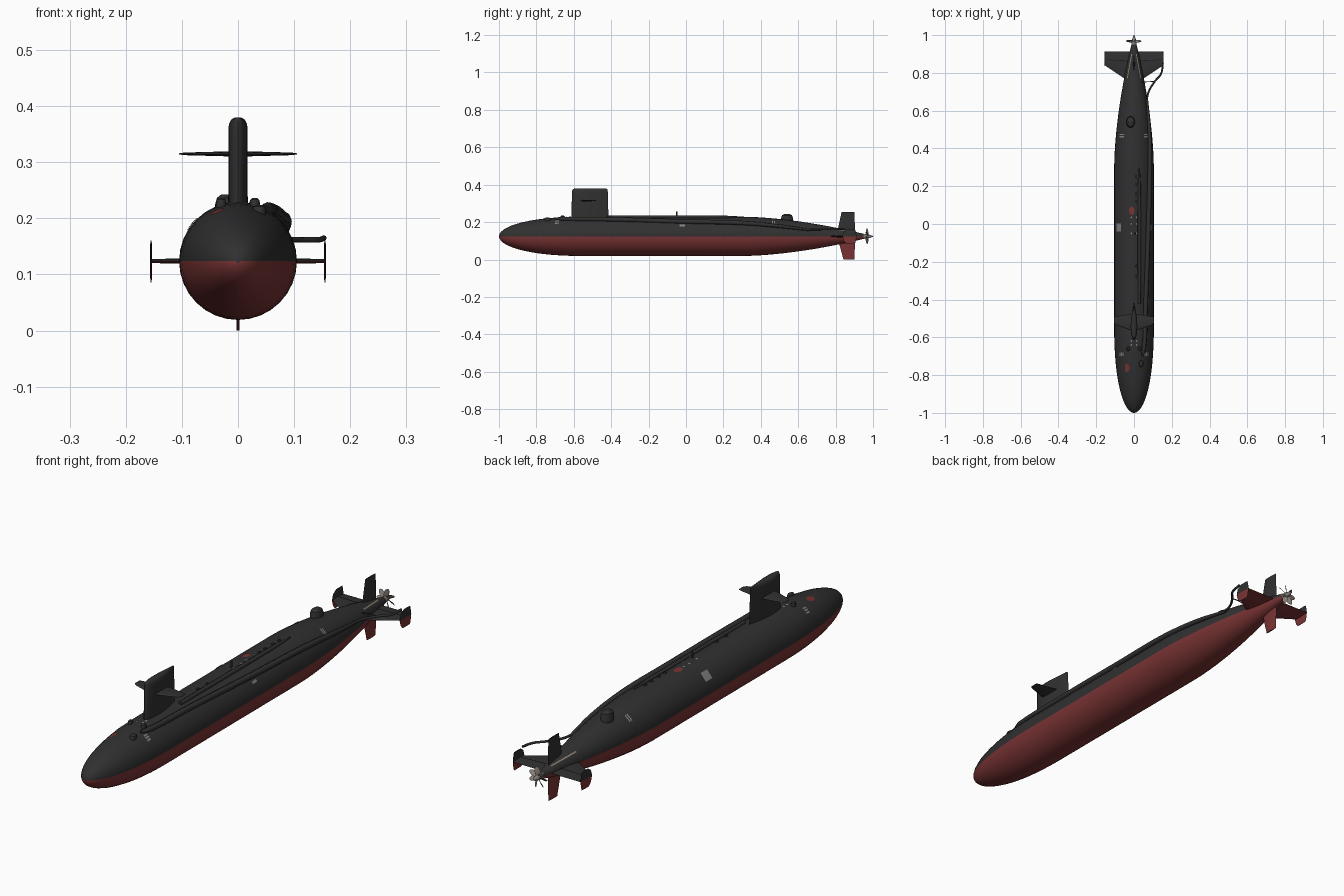
import bpy, bmesh, math
from mathutils import Vector, Matrix

if "Cube" in bpy.data.objects:
    bpy.data.objects.remove(bpy.data.objects["Cube"])

ZC, R = 0.124, 0.105          # hull axis height (also the waterline) and radius


def material(name, rgb):
    m = bpy.data.materials.new(name)
    m.diffuse_color = (*rgb, 1)
    m.use_nodes = True
    m.node_tree.nodes["Principled BSDF"].inputs["Base Color"].default_value = m.diffuse_color
    return m


DARK = material("dark_grey", (0.03, 0.03, 0.031))
RED = material("antifouling_red", (0.19, 0.033, 0.033))
GREY = material("marking_grey", (0.23, 0.23, 0.22))
METAL = material("propeller_metal", (0.24, 0.21, 0.19))
TAN = material("tan_strip", (0.25, 0.21, 0.15))
BLACK = material("black", (0.012, 0.012, 0.012))


def build(name, verts, faces, mat=DARK, split=False, angle=35):
    """Mesh object; split=True paints faces under the waterline red."""
    me = bpy.data.meshes.new(name)
    me.from_pydata([tuple(v) for v in verts], [], faces)
    bm = bmesh.new()
    bm.from_mesh(me)
    bmesh.ops.remove_doubles(bm, verts=bm.verts, dist=1e-6)
    bmesh.ops.recalc_face_normals(bm, faces=bm.faces)
    if split:
        for f in bm.faces:
            f.material_index = int(f.calc_center_median().z < ZC - 1e-4)
    bm.to_mesh(me)
    bm.free()
    me.materials.append(mat)
    if split:
        me.materials.append(RED)
    ob = bpy.data.objects.new(name, me)
    bpy.context.collection.objects.link(ob)
    bpy.ops.object.select_all(action='DESELECT')
    ob.select_set(True)
    bpy.context.view_layer.objects.active = ob
    bpy.ops.object.shade_smooth_by_angle(angle=math.radians(angle))
    return ob


def loft(name, rings, **kw):
    n = len(rings[0])
    verts = [p for r in rings for p in r]
    faces = [(i * n + j, i * n + (j + 1) % n, (i + 1) * n + (j + 1) % n, (i + 1) * n + j)
             for i in range(len(rings) - 1) for j in range(n)]
    faces += [tuple(range(n)), tuple(range((len(rings) - 1) * n, len(rings) * n))]
    return build(name, verts, faces, **kw)


def radius(y):
    """Hull radius along its length."""
    if y < -0.55:
        return R * math.sqrt(max(0, 1 - ((-0.55 - y) / 0.45) ** 2.2))
    if y > 0.3:
        return R * (1 - 0.87 * ((y - 0.3) / 0.65) ** 1.7)
    return R


def on_hull(x, y, lift=0.0):
    r = radius(y)
    z = math.sqrt(max(0, r * r - x * x))
    return Vector((x, y, ZC + z)) + Vector((x, 0, z)) / r * lift


def ring(y, r, n=32):
    return [(r * math.cos(2 * math.pi * k / n), y, ZC + r * math.sin(2 * math.pi * k / n))
            for k in range(n)]


# Hull: body of revolution, split at the waterline
ys = [-0.55 - 0.45 * math.cos(math.pi / 2 * k / 14) for k in range(15)]
ys[0] = -0.9998
ys += [-0.3, 0.0, 0.3] + [0.3 + 0.65 * k / 14 for k in range(1, 15)]
loft("hull", [ring(y, max(radius(y), 0.001)) for y in ys], split=True, angle=50)


# Foil surfaces: stations are (span position, leading y, trailing y, half thickness)
def foil(name, axis, offset, stations, n=8, split=False, mat=DARK):
    rings = []
    for s, le, te, th in stations:
        pts = []
        for k in range(2 * n):
            a = math.pi * k / n
            c = 0.5 - 0.5 * math.cos(a)
            t = th * (2.6 * (math.sqrt(c) - c) * 0.75 + 0.5 * c * (1 - c) * 2) * 1.35
            t = 0 if k in (0, n) else t * (1 if k < n else -1)
            y = le + (te - le) * c
            pts.append((s, y, offset + t) if axis == 'x' else (offset + t, y, s))
        rings.append(pts)
    return loft(name, rings, split=split, mat=mat, angle=40)


# Sail with rounded top
foil("sail", 'z', 0, [(0.2, -0.615, -0.41, 0.019), (0.24, -0.612, -0.415, 0.0185),
                      (0.36, -0.61, -0.418, 0.0185), (0.37, -0.608, -0.419, 0.0165),
                      (0.377, -0.604, -0.421, 0.012), (0.38, -0.596, -0.428, 0.005)], n=14)

# Sail planes, stern planes and their end plates, mirrored left and right
for side, tag in ((1, "right"), (-1, "left")):
    foil("sail_plane_" + tag, 'x', 0.315,
         [(side * 0.01, -0.565, -0.475, 0.005), (side * 0.095, -0.535, -0.49, 0.0025),
          (side * 0.105, -0.525, -0.493, 0.001)])
    foil("stern_plane_" + tag, 'x', ZC,
         [(side * 0.005, 0.74, 0.912, 0.006), (side * 0.155, 0.84, 0.912, 0.004)], split=True)
    foil("end_plate_top_" + tag, 'z', side * 0.155,
         [(ZC, 0.836, 0.912, 0.0018), (0.148, 0.843, 0.908, 0.0018), (0.161, 0.862, 0.904, 0.0012)])
    foil("end_plate_bottom_" + tag, 'z', side * 0.155,
         [(ZC, 0.836, 0.912, 0.0018), (0.1, 0.843, 0.908, 0.0018), (0.086, 0.855, 0.904, 0.0012)],
         mat=RED)
    # Rudder hinge line
    build("hinge_line_" + tag, [(side * x, y, ZC + 0.0065) for x, y in
          ((0.03, 0.862), (0.15, 0.868), (0.15, 0.871), (0.03, 0.866))], [(0, 1, 2, 3)], BLACK)

# Upper and lower rudders
foil("upper_rudder", 'z', 0, [(0.13, 0.805, 0.905, 0.005), (0.255, 0.832, 0.9, 0.003)])
foil("lower_rudder", 'z', 0, [(0.118, 0.81, 0.905, 0.005), (0.0, 0.842, 0.9, 0.003)], mat=RED)

# Propeller: hub plus seven twisted blades
loft("propeller_hub", [ring(y, r, 16) for y, r in
     ((0.945, 0.0136), (0.965, 0.012), (0.985, 0.008), (1.0, 0.002))], mat=METAL)
verts, faces = [], []
for b in range(7):
    rot = Matrix.Rotation(2 * math.pi * b / 7, 3, 'Y')
    base = len(verts)
    for r, w, tw in ((0.006, 0.008, 50), (0.02, 0.011, 42), (0.034, 0.009, 34), (0.042, 0.003, 28)):
        t = math.radians(tw)
        for u, v in ((-1, 0), (0, 0.0012), (1, 0), (0, -0.0012)):
            x = u * w * math.cos(t) - v * math.sin(t) + (r * r * 4)
            y = 0.968 + u * w * math.sin(t) + v * math.cos(t)
            verts.append(rot @ Vector((x, y, r)) + Vector((0, 0, ZC)))
    for i in range(3):
        for j in range(4):
            p, q = base + i * 4 + j, base + i * 4 + (j + 1) % 4
            faces.append((p, q, q + 4, p + 4))
    faces.append(tuple(range(base + 12, base + 16)))
build("propeller_blades", verts, faces, METAL)


# Tubes along the hull and to the stern plane
def tube(name, pts, r):
    cu = bpy.data.curves.new(name, 'CURVE')
    cu.dimensions, cu.bevel_depth, cu.bevel_resolution = '3D', 1.0, 2
    cu.use_fill_caps, cu.resolution_u = True, 6
    sp = cu.splines.new('BEZIER')
    sp.bezier_points.add(len(pts) - 1)
    for bp, p, rr in zip(sp.bezier_points, pts, r):
        bp.co, bp.radius = p, rr
        bp.handle_left_type = bp.handle_right_type = 'AUTO'
    cu.materials.append(DARK)
    ob = bpy.data.objects.new(name, cu)
    bpy.context.collection.objects.link(ob)


path = [(-0.7, 0.042), (-0.66, 0.05), (-0.4, 0.06), (0.0, 0.073), (0.3, 0.08), (0.5, 0.077), (0.66, 0.064)]
tube("array_fairing", [on_hull(x, y, 0.005) for y, x in path],
     [0.005, 0.011, 0.012, 0.012, 0.012, 0.01, 0.006])
tube("array_guide", [on_hull(0.066, 0.64, 0.003), (0.074, 0.69, 0.161), (0.11, 0.755, 0.162),
                     (0.143, 0.795, 0.162), (0.153, 0.85, 0.165)], [0.005] * 5)
tube("deck_rail", [on_hull(0.028, y, 0.002) for y in (-0.42, -0.2, 0.0, 0.2, 0.3)],
     [0.008, 0.009, 0.009, 0.008, 0.003])
tube("guide_strut", [(0.02, 0.75, 0.15), (0.06, 0.752, 0.163), (0.106, 0.755, 0.162)], [0.002] * 3)


# Rounded deck fittings
def dome(name, x, y, rx, ry, z0, z1, mat=DARK):
    def oval(z, s):
        return [(x + rx * s * math.cos(a * math.pi / 10), y + ry * s * math.sin(a * math.pi / 10), z)
                for a in range(20)]
    h = z1 - z0
    loft(name, [oval(z0, 1), oval(z1 - h * 0.3, 1), oval(z1 - h * 0.1, 0.85), oval(z1, 0.5)], mat=mat)


dome("rescue_hatch_housing", -0.018, 0.54, 0.023, 0.031, 0.18, 0.243)
dome("bow_fitting", 0.038, -0.74, 0.012, 0.018, 0.2, 0.224)
dome("bow_cleat_left", -0.03, -0.66, 0.009, 0.012, 0.21, 0.236)
dome("bow_cleat_right", 0.03, -0.66, 0.009, 0.012, 0.21, 0.236)
dome("short_mast", 0.006, -0.05, 0.0035, 0.0045, 0.22, 0.258)
for k, y in enumerate((-0.28, -0.22, 0.12, 0.16, 0.21, 0.25)):
    dome(f"deck_fitting_{k}", 0.012, y, 0.005, 0.008, 0.22, 0.234)


# Painted markings: thin plates laid on the hull
def marking(name, x, y, hx, hy, mat, n=4, slope=0.0):
    if n == 4:
        out = [(-1, -1), (1, -1), (1, 1), (-1, 1)]
    else:
        out = [(math.cos(2 * math.pi * k / n), math.sin(2 * math.pi * k / n)) for k in range(n)]
    pts = [on_hull(x, y, 0.0018)] + [on_hull(x + u * hx + slope * v * hy, y + v * hy, 0.0018)
                                     for u, v in out]
    build(name, pts, [(0, k + 1, (k + 1) % n + 1) for k in range(n)], mat)


marking("red_hatch_mid", -0.012, 0.07, 0.014, 0.022, RED, 16)
marking("red_hatch_bow", -0.036, -0.762, 0.012, 0.022, RED, 16)
marking("side_panel", -0.08, -0.018, 0.012, 0.021, GREY)
marking("side_panel_right", 0.088, -0.02, 0.003, 0.014, GREY)
for s, tag in ((1, "right"), (-1, "left")):
    for k in range(3):
        marking(f"bow_mark_{tag}_{k}", s * (0.058 + 0.008 * k), -0.69, 0.0025, 0.01, GREY)
    for k in range(2):
        marking(f"aft_mark_{tag}_{k}", s * 0.063, 0.462 + 0.011 * k, 0.012, 0.003, GREY)
    marking("stern_strip_" + tag, s * 0.023, 0.835, 0.0022, 0.065, TAN, slope=-s * 0.18)
    for k, y in enumerate((-0.64, -0.62, -0.05, 0.0, 0.035)):
        marking(f"deck_dot_{tag}_{k}", s * 0.014, y, 0.004, 0.005, GREY, 8)
